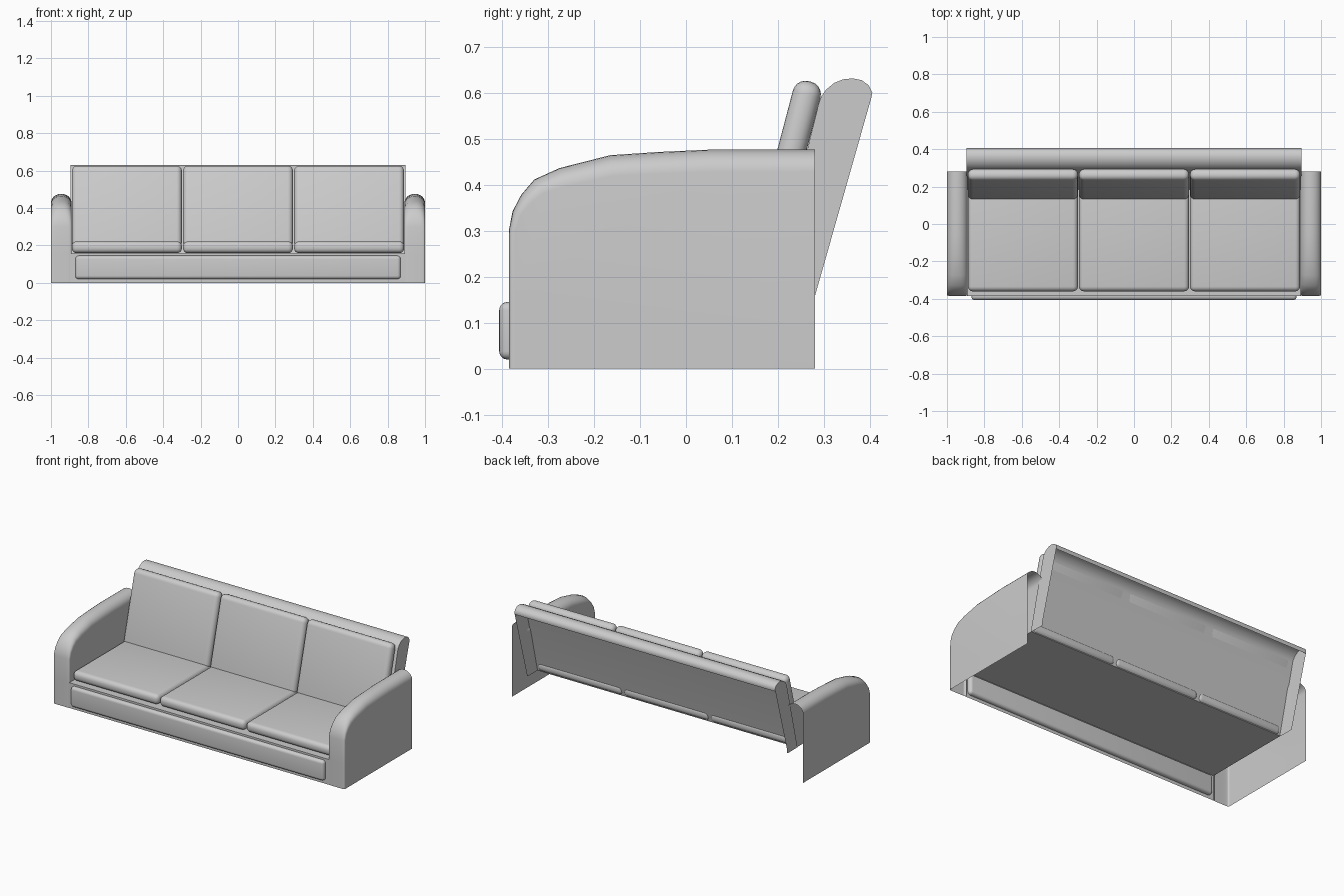
import bpy, bmesh, math
from mathutils import Vector

if "Cube" in bpy.data.objects:
    bpy.data.objects.remove(bpy.data.objects["Cube"])


def make(name, verts, faces, angle=40, recalc=True):
    me = bpy.data.meshes.new(name)
    me.from_pydata(verts, [], faces)
    bm = bmesh.new()
    bm.from_mesh(me)
    if recalc:
        bmesh.ops.recalc_face_normals(bm, faces=bm.faces[:])
    bm.to_mesh(me)
    bm.free()
    ob = bpy.data.objects.new(name, me)
    bpy.context.collection.objects.link(ob)
    smooth(ob, angle)
    return ob


def smooth(ob, angle=40):
    bpy.ops.object.select_all(action='DESELECT')
    ob.select_set(True)
    bpy.context.view_layer.objects.active = ob
    bpy.ops.object.shade_smooth_by_angle(angle=math.radians(angle))


def pad(name, loc, size, radius, tilt=0.0):
    """Soft-edged box."""
    bm = bmesh.new()
    bmesh.ops.create_cube(bm, size=1)
    bmesh.ops.scale(bm, vec=size, verts=bm.verts[:])
    bmesh.ops.bevel(bm, geom=bm.edges[:], offset=radius, segments=5,
                    profile=0.5, affect='EDGES')
    me = bpy.data.meshes.new(name)
    bm.to_mesh(me)
    bm.free()
    ob = bpy.data.objects.new(name, me)
    ob.location = loc
    ob.rotation_euler.x = tilt
    bpy.context.collection.objects.link(ob)
    smooth(ob)
    return ob


# Base: front panel and seat deck (open underneath and behind)
make("base", [(-.94, -.384, 0), (.94, -.384, 0), (.94, -.384, .157), (-.94, -.384, .157),
              (-.892, -.384, .157), (.892, -.384, .157), (.892, .187, .157), (-.892, .187, .157)],
     [(0, 1, 2, 3), (4, 5, 6, 7)], recalc=False)

# Drawer front
pad("drawer_front", (0, -.383, .0825), (1.74, .046, .125), .018)

# Seat and back cushions
for i, cx in enumerate((-.594, 0, .594)):
    pad(f"seat_cushion_{i + 1}", (cx, -.08, .19), (.588, .56, .062), .026)
    pad(f"back_cushion_{i + 1}", (cx, .2126, .4075), (.588, .062, .448), .028,
        -math.atan(.2625))

# Backrest: shell with rolled top and end caps, open at the rear
prof = [(.185, .157), (.288, .575), (.294, .592), (.305, .607), (.322, .621), (.342, .629),
        (.362, .631), (.382, .627), (.397, .616), (.405, .600), (.402, .586)]
n = len(prof)
verts = [(s * .895, y, z) for s in (-1, 1) for y, z in prof + [(.28, .157)]]
faces = [(i, n + 1 + i, n + 2 + i, i + 1) for i in range(n - 1)]
faces += [tuple(range(n, -1, -1)), tuple(range(n + 1, 2 * n + 2))]
make("backrest", verts, faces, recalc=False)

# Armrest: rolled strip along a side profile, outer and inner walls
path = [(-.385, 0), (-.385, .157), (-.385, .30), (-.377, .342), (-.358, .378), (-.33, .411),
        (-.275, .436), (-.165, .464), (-.06, .471), (.05, .476), (.28, .476)]
depth = [.013, .013, .014, .02, .028, .036, .042, .045, .047, .048, .048]
power = [.35, .35, .4, .55, .7, .85, .9, 1, 1, 1, 1]
K = 12
P = [Vector(p) for p in path]
N = len(P)
verts = []
for i, p in enumerate(P):
    t = (P[min(i + 1, N - 1)] - p).normalized() + (p - P[max(i - 1, 0)]).normalized()
    t.normalize()
    nrm = Vector((-t.y, t.x))
    if i == N - 1:
        nrm = Vector((0, 1))
    for k in range(K + 1):
        a = math.pi * k / K
        c, s = math.cos(a), max(math.sin(a), 0)
        x = .945 + .055 * math.copysign(abs(c) ** power[i], c)
        q = p - nrm * depth[i] * (1 - s ** power[i])
        verts.append((x, q.x, q.y))
faces = []
for i in range(N - 1):
    for k in range(K):
        a = i * (K + 1) + k
        faces.append((a, a + 1, a + K + 2, a + K + 1))
verts += [(1, .28, 0), (.89, .28, .157)]
m = len(verts)
faces.append(tuple([i * (K + 1) for i in range(N)] + [m - 2]))
faces.append(tuple(reversed([i * (K + 1) + K for i in range(1, N)] + [m - 1])))
arm = make("armrests", verts, faces)
arm.modifiers.new("mirror", 'MIRROR').use_axis = (True, False, False)
